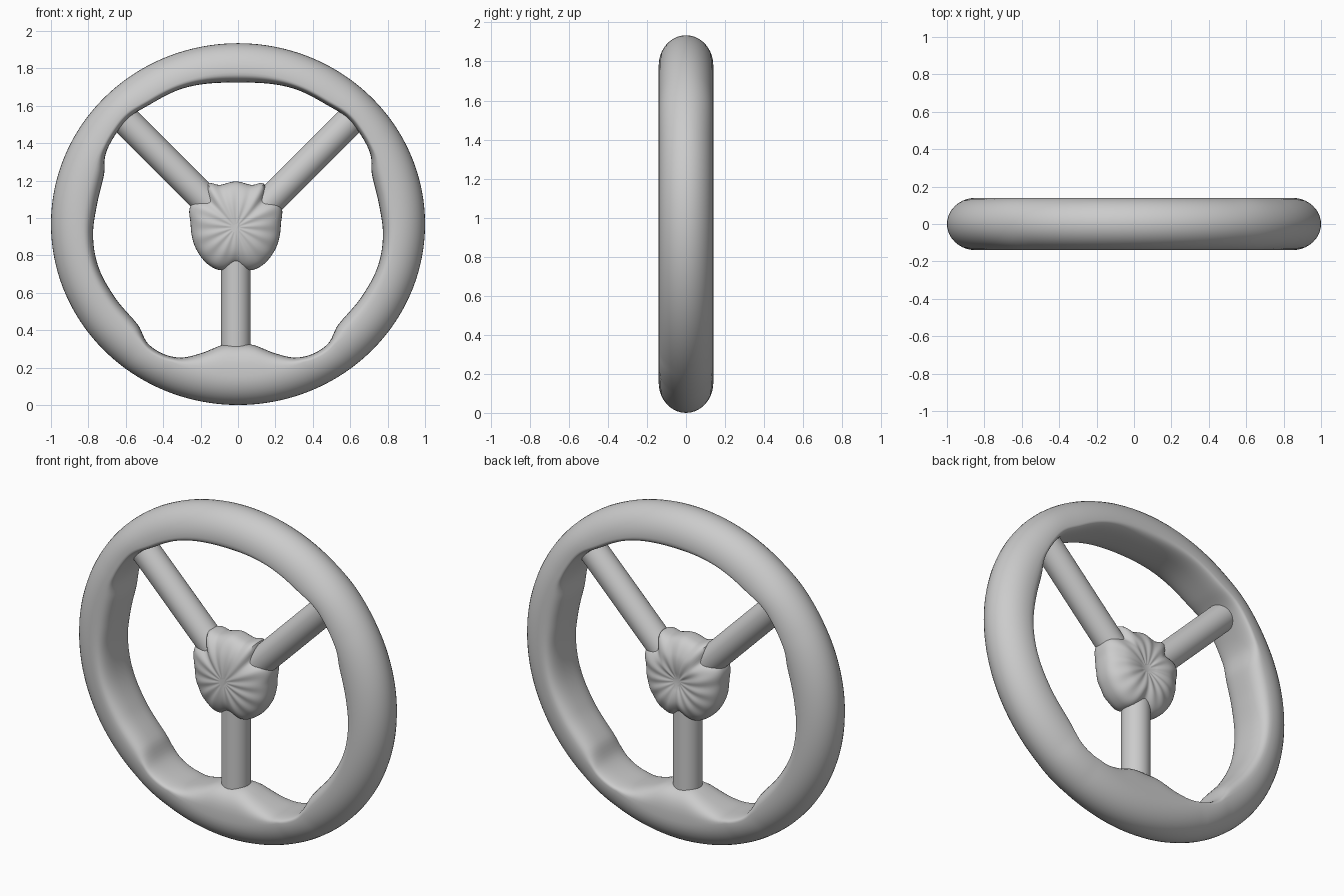
import bpy, bmesh
from math import sin, cos, pi, radians, sqrt, copysign
from mathutils import Vector

if "Cube" in bpy.data.objects:
    bpy.data.objects.remove(bpy.data.objects["Cube"])

CZ = 0.967  # wheel centre height


def smooth(table, a):
    """Smooth curve through (angle, value) pairs mirrored about both ends."""
    t0, t1 = table[0][0], table[-1][0]
    p = [(2 * t0 - x, y) for x, y in table[2:0:-1]] + table \
        + [(2 * t1 - x, y) for x, y in table[-2:-4:-1]]
    for i in range(1, len(p) - 2):
        if p[i][0] <= a <= p[i + 1][0]:
            h = p[i + 1][0] - p[i][0]
            m0 = (p[i + 1][1] - p[i - 1][1]) / (p[i + 1][0] - p[i - 1][0]) * h
            m1 = (p[i + 2][1] - p[i][1]) / (p[i + 2][0] - p[i][0]) * h
            t = (a - p[i][0]) / h
            return ((2 * t**3 - 3 * t**2 + 1) * p[i][1] + (t**3 - 2 * t**2 + t) * m0
                    + (3 * t**2 - 2 * t**3) * p[i + 1][1] + (t**3 - t**2) * m1)
    return table[-1][1]


def loft(name, rings, closed):
    """Skin closed rings of points; either join ends or cap them."""
    bm = bmesh.new()
    vs = [[bm.verts.new(c) for c in r] for r in rings]
    n, m = len(vs), len(vs[0])
    for i in range(n if closed else n - 1):
        a, b = vs[i], vs[(i + 1) % n]
        for j in range(m):
            k = (j + 1) % m
            bm.faces.new((a[j], a[k], b[k], b[j]))
    if not closed:
        bm.faces.new(vs[0])
        bm.faces.new(vs[-1][::-1])
    bmesh.ops.recalc_face_normals(bm, faces=bm.faces)
    me = bpy.data.meshes.new(name)
    bm.to_mesh(me)
    bm.free()
    ob = bpy.data.objects.new(name, me)
    bpy.context.collection.objects.link(ob)
    finish(ob)


def finish(ob):
    bpy.ops.object.select_all(action='DESELECT')
    ob.select_set(True)
    bpy.context.view_layer.objects.active = ob
    bpy.ops.object.shade_smooth_by_angle(angle=radians(40))


# Rim: inner radius by angle from the bottom, with finger grips and a lower bulge
INNER = [(0, .642), (7.6, .653), (16.3, .721), (22.8, .774), (29.2, .799), (37, .80),
         (44.9, .759), (59.2, .766), (73.9, .781), (85.8, .777), (97.8, .761),
         (110.1, .763), (117.7, .80), (127.1, .812), (134.7, .814), (143.7, .794),
         (156.7, .784), (180, .757)]
rings = []
N, M = 240, 40
for i in range(N):
    d = 360 * i / N
    f = radians(d)
    outer = 1 / sqrt(sin(f)**2 + (cos(f) / CZ)**2)
    inner = smooth(INNER, min(d, 360 - d))
    mid = max(outer - 0.155, inner + 0.03)
    ring = []
    for j in range(M):
        t = 2 * pi * j / M
        c, s = cos(t), sin(t)
        e = 1 if c > 0 else 2 / 2.8   # round outside, flatter inside
        half = outer - mid if c > 0 else mid - inner
        r = mid + half * copysign(abs(c)**e, c)
        ring.append((r * sin(f), 0.14 * copysign(abs(s)**e, s), CZ - r * cos(f)))
    rings.append(ring)
loft("rim", rings, True)

# Hub: lobed, wrinkled pad with dented faces, notched where spokes leave
HUB = [(-90, .205), (-72, .242), (-56, .248), (-30, .242), (4, .242), (27, .268),
       (45, .222), (57, .278), (69, .242), (90, .245)]
rings = []
K, S = 36, 120
for i in range(K + 1):
    u = pi * (0.02 + 0.96 * i / K)
    t = sin(u)**0.8
    side = -1 if cos(u) > 0 else 1
    dent = (0.015 if side < 0 else 0.045) * max(0, 1 - t / 0.65)**1.5
    ring = []
    for j in range(S):
        d = 360 * j / S - 90
        a = radians(d)
        r = t * smooth(HUB, d if d <= 90 else 180 - d)
        wr = 0.005 * cos(15 * a + side) * t * (1 - t**4)
        h = 0.135 * abs(cos(u))**0.7 * (1 - 0.12 * t) - dent + wr
        ring.append((-0.012 + r * cos(a), side * h, 0.95 + r * sin(a)))
    rings.append(ring)
loft("hub", rings, False)


# Spokes: plain rods between hub and rim
def spoke(name, x0, z0, x1, z1):
    p, q = Vector((x0, 0, z0)), Vector((x1, 0, z1))
    bpy.ops.mesh.primitive_cylinder_add(vertices=48, radius=0.079, depth=(q - p).length,
                                        location=(p + q) / 2)
    ob = bpy.context.object
    ob.rotation_euler = (q - p).to_track_quat('Z', 'Y').to_euler()
    ob.name = name
    finish(ob)


spoke("spoke_left", -0.08, 1.0, -0.63, 1.55)
spoke("spoke_right", 0.08, 1.0, 0.63, 1.55)
spoke("spoke_bottom", -0.012, 0.85, -0.012, 0.28)
